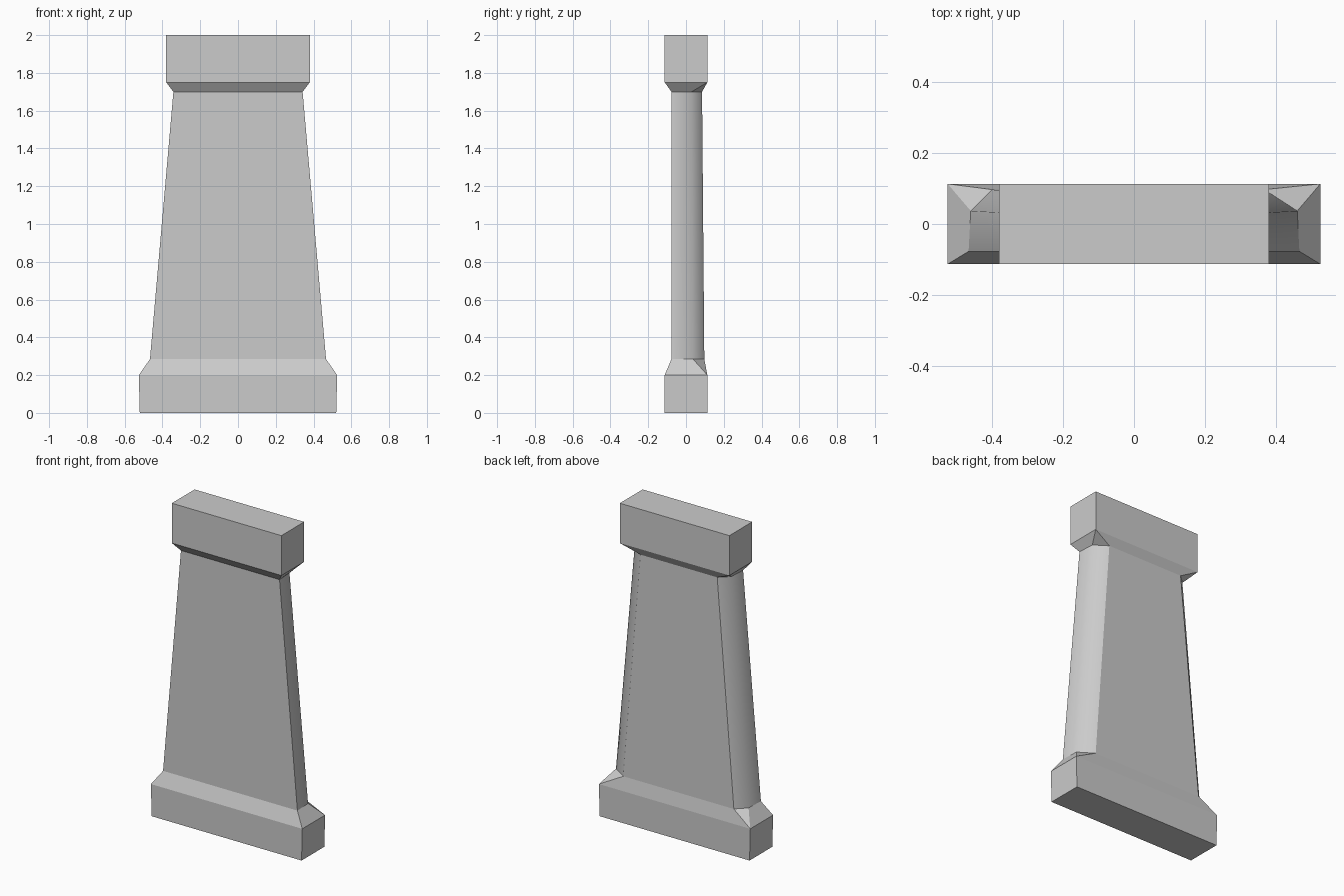
import bpy, bmesh

if "Cube" in bpy.data.objects:
    bpy.data.objects.remove(bpy.data.objects["Cube"])


def rect(x, y, z):
    # Six-point ring; the back corners are doubled to meet the shaft's chamfers
    return [(-x, -y, z), (x, -y, z), (x, y, z), (x, y, z), (-x, y, z), (-x, y, z)]


def shaft(front, side, back_r, back_l, ys, yb, z):
    return [(-front, -0.077, z), (front, -0.077, z), (side, ys, z),
            (back_r, yb, z), (-back_l, yb, z), (-side, ys, z)]


# Profile from foot to cap
rings = [
    rect(0.52, 0.113, 0.0),
    rect(0.525, 0.113, 0.2),
    shaft(0.466, 0.46, 0.367, 0.40, 0.037, 0.097, 0.285),
    shaft(0.342, 0.336, 0.255, 0.276, 0.03, 0.085, 1.70),
    rect(0.38, 0.113, 1.75),
    rect(0.38, 0.113, 2.0),
]

# Loft the pillar
bm = bmesh.new()
loops = [[bm.verts.new(p) for p in r] for r in rings]
for k, (a, b) in enumerate(zip(loops, loops[1:])):
    for i in range(6):
        j = (i + 1) % 6
        f = bm.faces.new((a[i], a[j], b[j], b[i]))
        # Rounded sides of the shaft
        f.smooth = k == 2 and i in (1, 2, 4, 5)
bm.faces.new(loops[0][::-1])
bm.faces.new(loops[-1])
bmesh.ops.remove_doubles(bm, verts=bm.verts[:], dist=0.0005)
bmesh.ops.recalc_face_normals(bm, faces=bm.faces[:])

# Crisp edges around the flat front and back panels
for e in bm.edges:
    if not all(f.smooth for f in e.link_faces):
        e.smooth = False

mesh = bpy.data.meshes.new("pillar")
bm.to_mesh(mesh)
bm.free()
pillar = bpy.data.objects.new("pillar", mesh)
bpy.context.collection.objects.link(pillar)
